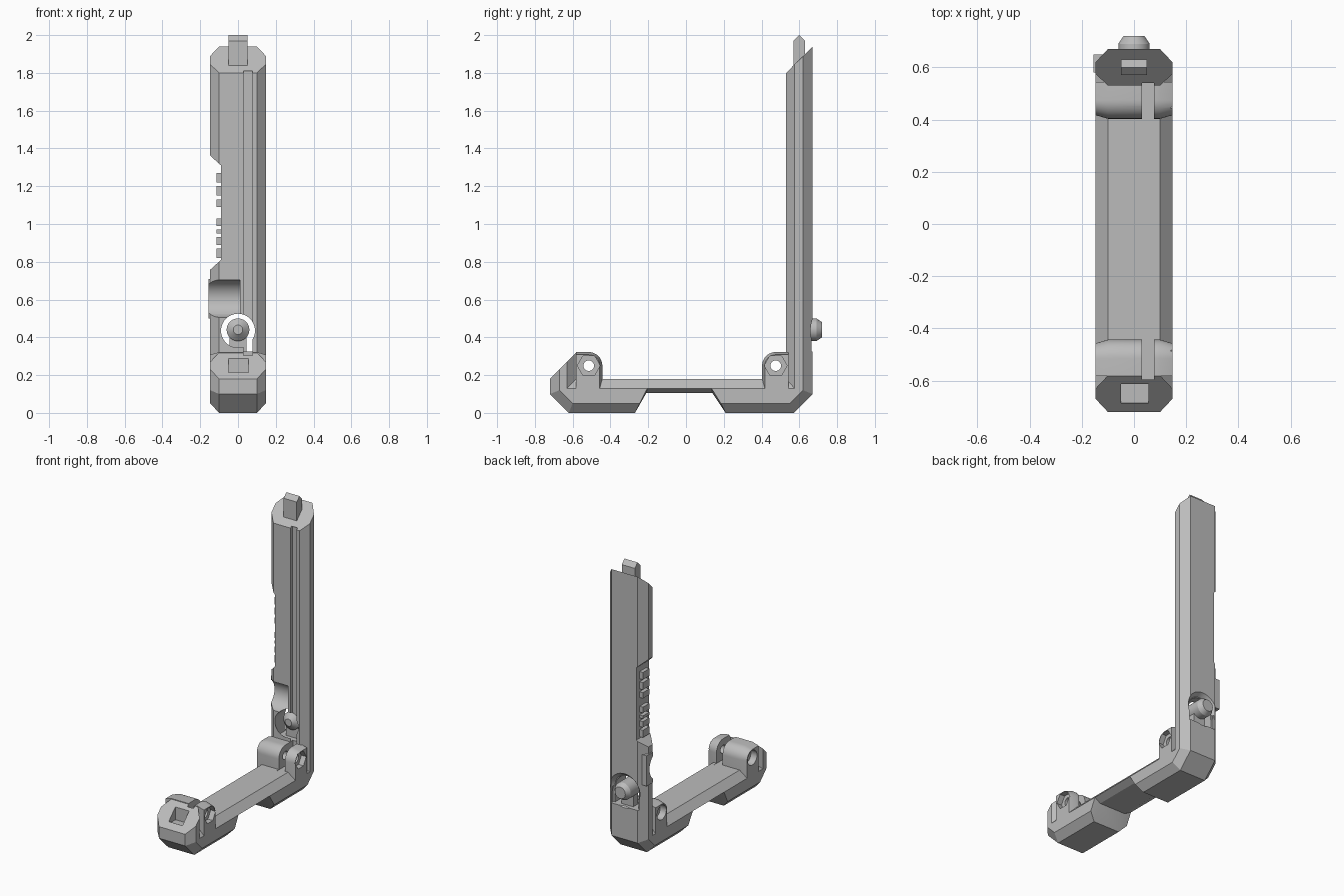
import bpy, bmesh
from math import radians, sin, cos, pi
from mathutils import Matrix

if "Cube" in bpy.data.objects:
    bpy.data.objects.remove(bpy.data.objects["Cube"], do_unlink=True)

grey = bpy.data.materials.new("plain_grey")
grey.use_nodes = True
grey.diffuse_color = (0.5, 0.5, 0.5, 1)
grey.node_tree.nodes["Principled BSDF"].inputs["Base Color"].default_value = (0.5, 0.5, 0.5, 1)


def finish(name, bm):
    bmesh.ops.recalc_face_normals(bm, faces=bm.faces[:])
    me = bpy.data.meshes.new(name)
    bm.to_mesh(me)
    bm.free()
    me.materials.append(grey)
    ob = bpy.data.objects.new(name, me)
    bpy.context.collection.objects.link(ob)
    return ob


def loft(name, sections):
    """Skin matching (y, z) outlines placed at successive x positions."""
    bm = bmesh.new()
    rings = [[bm.verts.new((x, y, z)) for y, z in pts] for x, pts in sections]
    for a, b in zip(rings, rings[1:]):
        for i in range(len(a)):
            j = (i + 1) % len(a)
            bm.faces.new((a[i], a[j], b[j], b[i]))
    bm.faces.new(rings[0])
    bm.faces.new(rings[-1])
    return finish(name, bm)


def chamfered(name, full, inset):
    return loft(name, [(-W, inset), (-C, full), (C, full), (W, inset)])


def box(name, x, y, z):
    return loft(name, [(k, [(y[0], z[0]), (y[1], z[0]), (y[1], z[1]), (y[0], z[1])]) for k in x])


def rod(name, axis, start, end, centre, r1, r2=None, sides=40):
    """Cylinder or cone along x or y; centre gives the other two coordinates."""
    bm = bmesh.new()
    bmesh.ops.create_cone(bm, cap_ends=True, segments=sides, radius1=r1,
                          radius2=r1 if r2 is None else r2, depth=end - start)
    mid = (start + end) / 2
    if axis == "x":
        m = Matrix.Translation((mid, *centre)) @ Matrix.Rotation(pi / 2, 4, "Y")
    else:
        m = Matrix.Translation((centre[0], mid, centre[1])) @ Matrix.Rotation(-pi / 2, 4, "X")
    bm.transform(m)
    return finish(name, bm)


def combine(target, op, *tools):
    for tool in tools:
        tool.hide_render = True
        mod = target.modifiers.new("cut", "BOOLEAN")
        mod.operation, mod.object, mod.solver = op, tool, "EXACT"
        bpy.context.view_layer.update()
        me = bpy.data.meshes.new_from_object(
            target.evaluated_get(bpy.context.evaluated_depsgraph_get()))
        target.modifiers.clear()
        target.data = me
        bpy.data.objects.remove(tool, do_unlink=True)


W, C = 0.147, 0.1          # half width, half width of the flat faces
PIN_Z = 0.25
HINGES = ((-0.515, 1), (0.475, -1))

# L-shaped frame: front block, base with raised middle, tall post
frame = chamfered("frame",
    [(-.72, .18), (-.72, .10), (-.62, 0), (-.27, 0), (-.21, .105), (.14, .105), (.21, 0),
     (.57, 0), (.67, .10), (.67, 1.94), (.53, 1.80), (.53, .18), (-.58, .18), (-.58, .32)],
    [(-.67, .23), (-.67, .12), (-.60, .05), (-.245, .05), (-.205, .13), (.135, .13), (.185, .05),
     (.55, .05), (.62, .12), (.62, 1.89), (.575, 1.845), (.575, .13), (-.63, .13), (-.63, .27)])


# Rounded hinge knuckles at both ends of the base
def knuckle_outline(cy, s, r):
    arc = [(cy + s * r * cos(a), PIN_Z + r * sin(a)) for a in
           [radians(90 - 9 * i) for i in range(11)]]
    return [(cy - s * .068, .12), (cy - s * .068, PIN_Z + r)] + arc + [(cy + s * r, .12)]


for cy, s in HINGES:
    combine(frame, "UNION", chamfered("knuckle", knuckle_outline(cy, s, .072),
                                      knuckle_outline(cy, s, .058)))

# Rounded lip beside the thumb scoop
combine(frame, "UNION", box("scoop_lip", (-.155, -.09), (.58, .65), (.5, .71)))

# Hinge slots, pin holes, hex nut pockets and round counterbores
for cy, s in HINGES:
    far = sorted((cy - s * .08, cy + s * .1))
    combine(frame, "DIFFERENCE",
            box("slot", (.03, .077), far, (.178, .5)),
            rod("pin_hole", "x", -.3, .3, (cy, PIN_Z), .028),
            rod("nut_pocket", "x", .11, .3, (cy, PIN_Z), .06, sides=6),
            rod("counterbore", "x", -.3, -.1, (cy, PIN_Z), .05))

combine(frame, "DIFFERENCE",
        # Long groove up the post
        box("groove", (.03, .077), (.45, .55), (.3, 1.81)),
        # Socket in the slanted front face
        box("socket", (-.05, .055), (-.685, -.612), (.2, .5)),
        # Thumb scoop
        rod("scoop", "x", -.3, .01, (.52, .605), .1),
        # Arched opening behind the button, flared at the back
        rod("arch", "y", .4, .8, (0, .435), .09),
        box("arch_foot", (-.09, .09), (.531, .8), (.325, .435)),
        rod("flare", "y", .64, .70, (0, .435), .095, .14),
        box("flare_foot", (-.105, .105), (.645, .8), (.325, .435)))

# Shallow recess on the right flank with sloping ends
recess = loft("recess", [(-.2, [(.4, .71), (.8, .71), (.8, 1.41), (.4, 1.41)]),
                         (-.09, [(.4, .81), (.8, .81), (.8, 1.31), (.4, 1.31)])])
combine(frame, "DIFFERENCE", recess)

# Locking tab on top of the post
tab_outline = [(.57, 1.75), (.63, 1.75), (.63, 1.97), (.60, 2.0), (.57, 1.97)]
tab = loft("locking_tab", [(-.05, tab_outline), (.05, tab_outline)])

# Flexible tongue carrying the push button
tongue = box("button_tongue", (-.045, .045), (.59, .64), (.31, .44))
button = rod("button", "y", .58, .69, (0, .44), .06)
button_tip = rod("button_tip", "y", .69, .72, (0, .44), .06, .04)
button_root = rod("button_root", "y", .55, .58, (0, .44), .025, .06)

# Plain grip ribs in the recess
ribs = []
for low, high in ((.82, .87), (.89, .93), (.95, .97), (.99, 1.03), (1.09, 1.13),
                  (1.15, 1.20), (1.22, 1.27)):
    ribs.append(box("grip_rib", (-.115, -.08), (.565, .635), (low, high)))

# Smooth round surfaces, keep edges crisp
bpy.ops.object.select_all(action="DESELECT")
for ob in [frame, tab, tongue, button, button_tip, button_root] + ribs:
    ob.select_set(True)
bpy.context.view_layer.objects.active = frame
bpy.ops.object.shade_smooth_by_angle(angle=radians(25))
